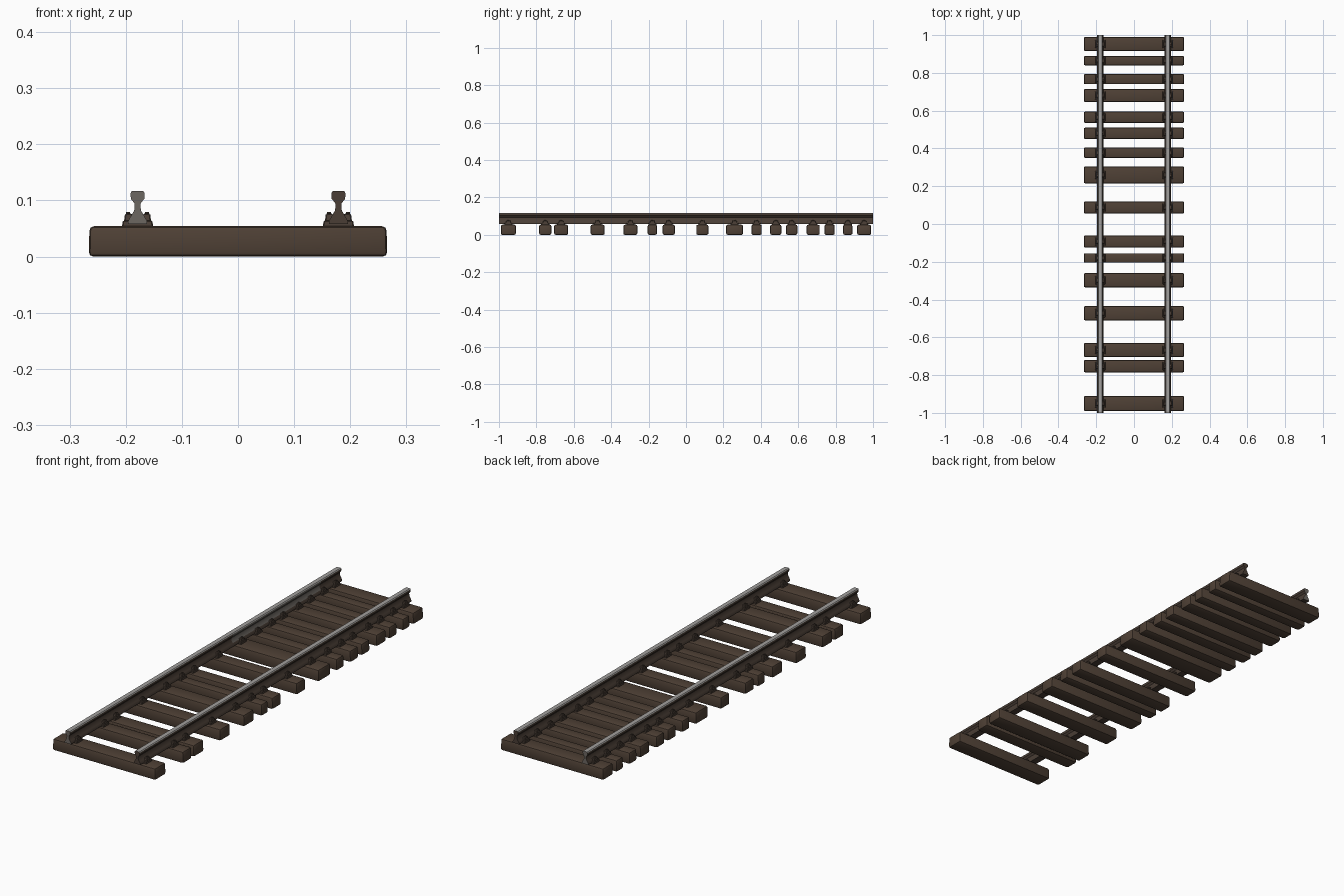
import bpy
import bmesh
from mathutils import Matrix, Vector

cube = bpy.data.objects.get("Cube")
if cube:
    bpy.data.objects.remove(cube, do_unlink=True)


def material(name, rgb):
    mat = bpy.data.materials.new(name)
    mat.use_nodes = True
    colour = (*rgb, 1.0)
    mat.diffuse_color = colour
    mat.node_tree.nodes["Principled BSDF"].inputs["Base Color"].default_value = colour
    return mat


WOOD = material("dark wood", (0.078, 0.052, 0.036))
RUST = material("rusty iron", (0.068, 0.048, 0.036))
STEEL = material("worn steel", (0.36, 0.35, 0.34))
DULL = material("dull steel", (0.15, 0.135, 0.12))


def finish(name, bm, mats, angle=0.6):
    bmesh.ops.recalc_face_normals(bm, faces=bm.faces)
    mesh = bpy.data.meshes.new(name)
    bm.to_mesh(mesh)
    bm.free()
    for mat in mats:
        mesh.materials.append(mat)
    obj = bpy.data.objects.new(name, mesh)
    bpy.context.collection.objects.link(obj)
    bpy.ops.object.select_all(action="DESELECT")
    obj.select_set(True)
    bpy.context.view_layer.objects.active = obj
    bpy.ops.object.shade_smooth_by_angle(angle=angle)
    return obj


def add_block(bm, centre, size, taper=1.0, bevel=0.0, segments=1):
    """Box whose top is narrowed by taper, with optional rounded edges."""
    cx, cy, cz = centre
    verts = bmesh.ops.create_cube(bm, size=1.0)["verts"]
    for v in verts:
        k = taper if v.co.z > 0 else 1.0
        v.co = Vector((cx + v.co.x * size[0] * k, cy + v.co.y * size[1] * k,
                       cz + v.co.z * size[2]))
    if bevel:
        edges = list({e for v in verts for e in v.link_edges})
        bmesh.ops.bevel(bm, geom=edges, offset=bevel, segments=segments,
                        profile=0.5, affect="EDGES")


# Unevenly spaced sleepers: (back edge, front edge) along the track
SPANS = [(0.99, 0.915), (0.89, 0.84), (0.795, 0.74), (0.715, 0.645),
         (0.595, 0.535), (0.51, 0.45), (0.405, 0.35), (0.305, 0.215),
         (0.12, 0.055), (-0.06, -0.125), (-0.155, -0.205), (-0.26, -0.335),
         (-0.435, -0.51), (-0.63, -0.705), (-0.72, -0.785), (-0.91, -0.99)]
RAIL_X = 0.179
SLEEPER_TOP = 0.054

for i, (back, front) in enumerate(SPANS):
    bm = bmesh.new()
    add_block(bm, (0, (back + front) / 2, SLEEPER_TOP / 2),
              (0.532, back - front, SLEEPER_TOP), 0.995, 0.008, 2)
    finish(f"sleeper_{i + 1}", bm, [WOOD])

# Half of the rail section, from the foot up to the head
HALF = [(0.017, 0.058), (0.017, 0.063), (0.012, 0.072), (0.006, 0.082),
        (0.005, 0.094), (0.012, 0.103), (0.0125, 0.113), (0.010, 0.117)]
SECTION = HALF + [(-x, z) for x, z in reversed(HALF)]


def build_rail(name, x0, worn):
    bm = bmesh.new()
    rings = [[bm.verts.new((x0 + x, y, z)) for x, z in SECTION]
             for y in (-1.0, 0.2, 0.85, 1.0)]
    n = len(SECTION)
    for a, b in zip(rings, rings[1:]):
        for i in range(n):
            j = (i + 1) % n
            bm.faces.new((a[i], a[j], b[j], b[i]))
    bm.faces.new(rings[0])
    bm.faces.new(rings[-1])
    bmesh.ops.recalc_face_normals(bm, faces=bm.faces)
    for f in bm.faces:
        c = f.calc_center_median()
        if abs(f.normal.y) > 0.9:
            f.material_index = 2 if worn else 0
        elif c.z > 0.114:
            f.material_index = 1          # polished running surface
        elif worn and c.x > x0 + 0.001 and 0.2 < c.y < 0.85 and c.z > 0.07:
            f.material_index = 2          # scuffed inner side
    finish(name, bm, [RUST, STEEL, DULL])


build_rail("right_rail", -RAIL_X, True)
build_rail("left_rail", RAIL_X, False)

# Base plate, two clips and two bolts where a rail crosses a sleeper
for side, x0 in (("right", -RAIL_X), ("left", RAIL_X)):
    bm = bmesh.new()
    for back, front in SPANS:
        y = (back + front) / 2
        add_block(bm, (x0, y, 0.058), (0.056, 0.044, 0.012), 0.94, 0.002)
        for s in (-1, 1):
            add_block(bm, (x0 + s * 0.016, y, 0.068), (0.017, 0.030, 0.017), 0.75, 0.002)
            bmesh.ops.create_cone(
                bm, cap_ends=True, segments=6, radius1=0.005, radius2=0.004, depth=0.007,
                matrix=Matrix.Translation((x0 + s * 0.017, y, 0.076)))
    finish(f"{side}_rail_fasteners", bm, [RUST], 0.5)
